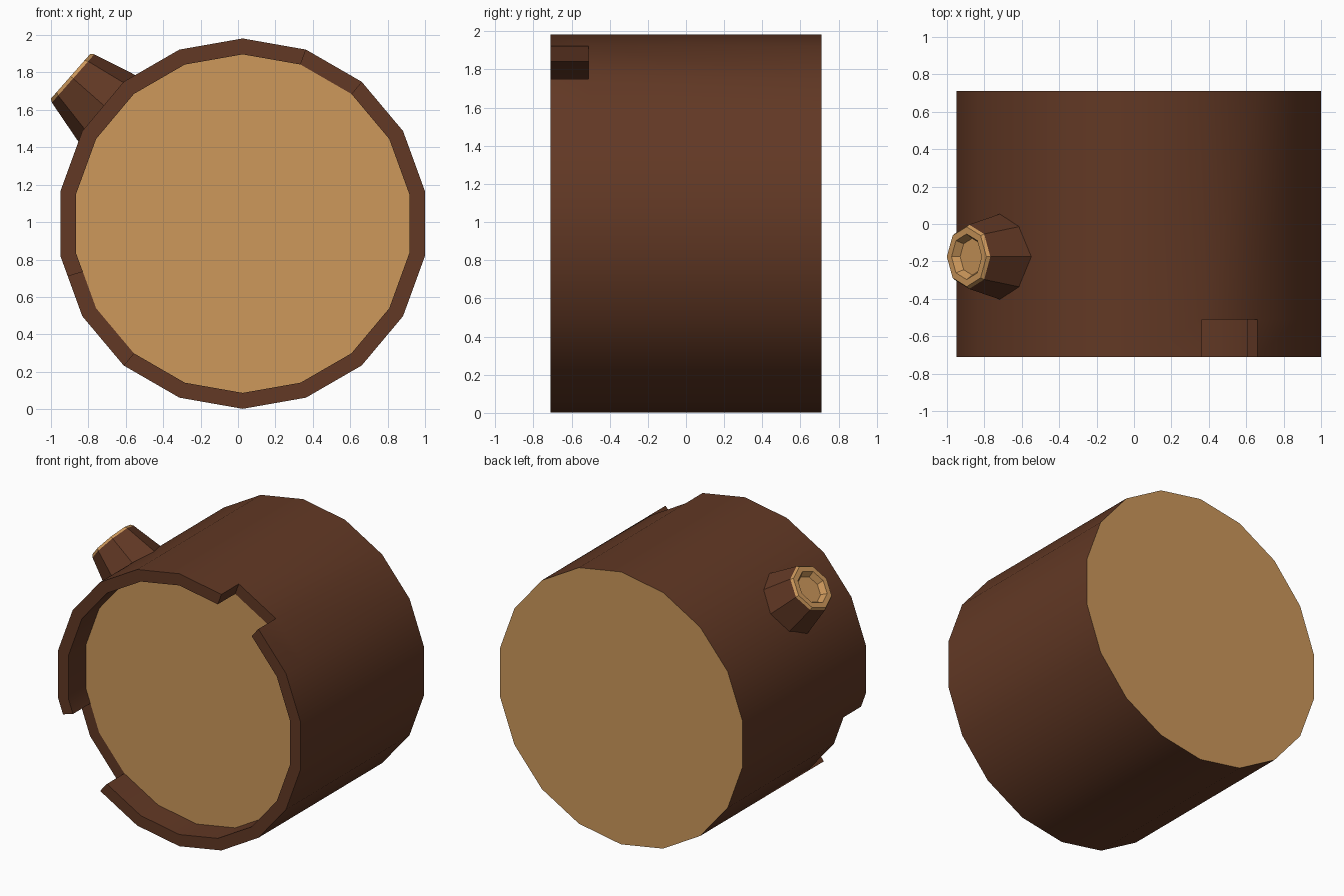
import bpy, bmesh, math
from mathutils import Vector

if "Cube" in bpy.data.objects:
    bpy.data.objects.remove(bpy.data.objects["Cube"])


def material(name, rgb):
    m = bpy.data.materials.new(name)
    m.diffuse_color = (*rgb, 1)
    m.use_nodes = True
    m.node_tree.nodes["Principled BSDF"].inputs["Base Color"].default_value = m.diffuse_color
    return m


BARK = material("bark brown", (0.122, 0.040, 0.018))
WOOD = material("cut wood tan", (0.61, 0.314, 0.105))


def finish(bm, name, smooth):
    bmesh.ops.remove_doubles(bm, verts=bm.verts, dist=1e-5)
    bmesh.ops.recalc_face_normals(bm, faces=bm.faces)
    me = bpy.data.meshes.new(name)
    bm.to_mesh(me)
    bm.free()
    me.materials.append(BARK)
    me.materials.append(WOOD)
    ob = bpy.data.objects.new(name, me)
    bpy.context.collection.objects.link(ob)
    if smooth:
        bpy.context.view_layer.objects.active = ob
        ob.select_set(True)
        bpy.ops.object.shade_smooth_by_angle(angle=math.radians(30))
        ob.select_set(False)
    return ob


def face(bm, pts, mat=0):
    f = bm.faces.new([bm.verts.new(p) for p in pts])
    f.material_index = mat


# Log: 18-sided trunk with a raised bark rim broken by two notches
R_OUT, R_IN, CX, CZ = 0.99, 0.905, 0.025, 0.992
BACK, FLOOR, FRONT = 0.71, -0.51, -0.71


def pt(t, r, y):
    """Point on the 18-gon, t counted in corners from the top."""
    k = math.floor(t)
    a, b = [Vector((CX + r * math.cos(math.radians(90 + 20 * i)), y,
                    CZ + r * math.sin(math.radians(90 + 20 * i)))) for i in (k, k + 1)]
    return a.lerp(b, t - k)


steps = sorted(list(range(18)) + [5.34])
notched = lambda t: 5.34 <= t < 7 or 16 <= t < 17
bm = bmesh.new()
for i, t in enumerate(steps):
    u = steps[(i + 1) % len(steps)]
    face(bm, [pt(t, R_OUT, BACK), pt(u, R_OUT, BACK), pt(u, R_OUT, FLOOR), pt(t, R_OUT, FLOOR)])
    if notched(t):
        face(bm, [pt(t, R_OUT, FLOOR), pt(u, R_OUT, FLOOR), pt(u, R_IN, FLOOR), pt(t, R_IN, FLOOR)])
    else:
        face(bm, [pt(t, R_OUT, FLOOR), pt(u, R_OUT, FLOOR), pt(u, R_OUT, FRONT), pt(t, R_OUT, FRONT)])
        face(bm, [pt(t, R_OUT, FRONT), pt(u, R_OUT, FRONT), pt(u, R_IN, FRONT), pt(t, R_IN, FRONT)])
        face(bm, [pt(t, R_IN, FRONT), pt(u, R_IN, FRONT), pt(u, R_IN, FLOOR), pt(t, R_IN, FLOOR)])
    if notched(t) != notched(steps[i - 1]):  # end wall of a notch
        face(bm, [pt(t, R_OUT, FLOOR), pt(t, R_OUT, FRONT), pt(t, R_IN, FRONT), pt(t, R_IN, FLOOR)])
face(bm, [pt(t, R_IN, FLOOR) for t in steps], 1)
face(bm, [pt(t, R_OUT, BACK) for t in steps], 1)
finish(bm, "log", True)

# Branch stub: tapered octagon with a chamfered, hollowed cut end
tip = Vector((-0.895, -0.175, 1.78))
axis = Vector((-0.75, 0, 0.66)).normalized()
across = Vector((0.66, 0, 0.75)).normalized()
side = Vector((0, 1, 0))
# (radius, distance along axis from the tip, material of the band leading to it)
profile = [(0.25, -0.32, 0), (0.172, -0.018, 0), (0.16, 0.0, 1), (0.122, 0.0, 1), (0.098, -0.04, 1)]


def ring(r, h):
    return [tip + axis * h + across * r * math.cos(k * math.pi / 4)
            + side * r * math.sin(k * math.pi / 4) for k in range(8)]


bm = bmesh.new()
for (r0, h0, _), (r1, h1, m) in zip(profile, profile[1:]):
    a, b = ring(r0, h0), ring(r1, h1)
    for k in range(8):
        n = (k + 1) % 8
        face(bm, [a[k], a[n], b[n], b[k]], m)
face(bm, ring(*profile[-1][:2]), 1)
face(bm, ring(*profile[0][:2]), 0)
finish(bm, "branch_stub", False)
